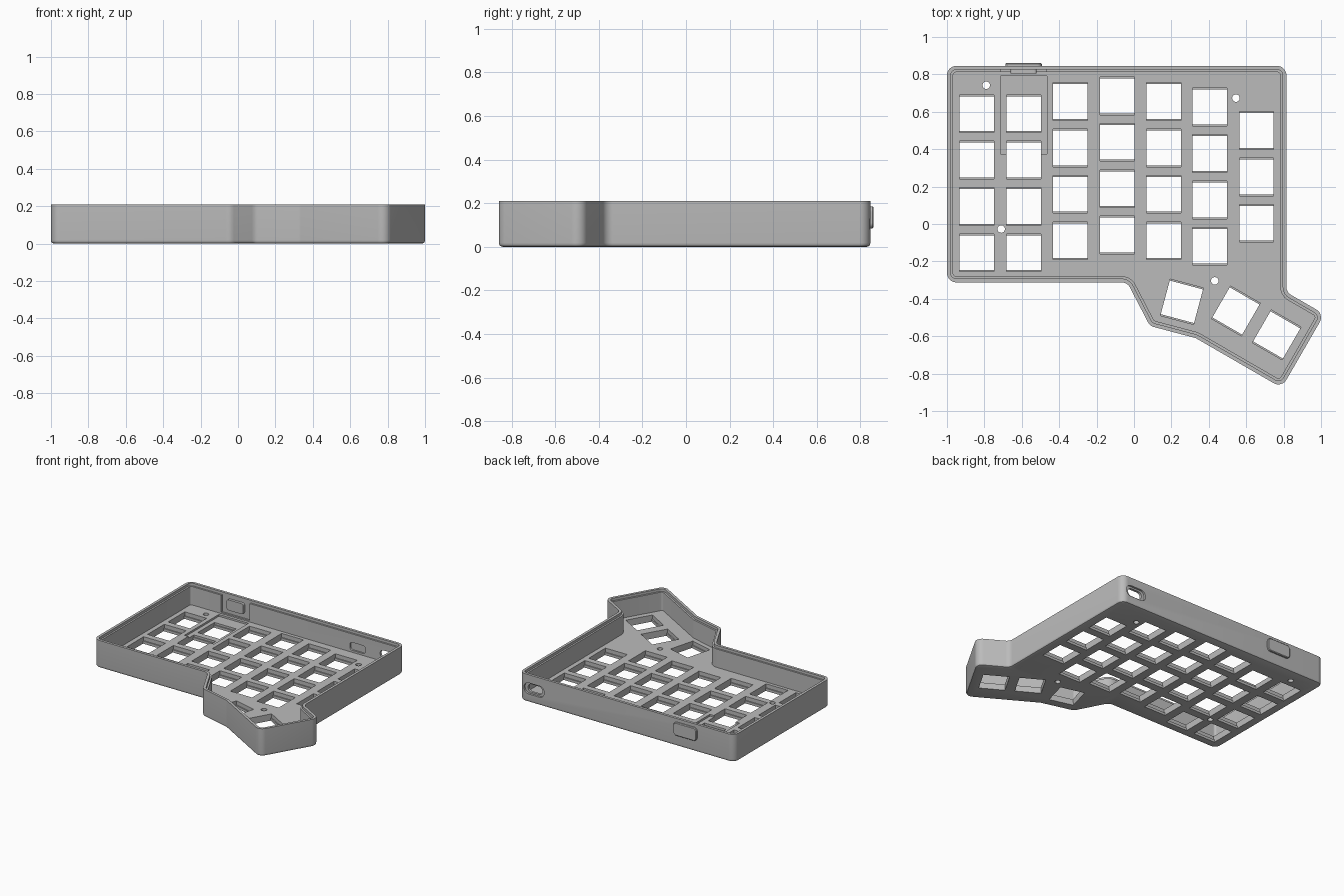
import bpy, bmesh, math
from mathutils import Matrix, Vector

cube = bpy.data.objects.get("Cube")
if cube:
    bpy.data.objects.remove(cube)

grey = bpy.data.materials.new("plain grey")
grey.use_nodes = True
GREY = (0.5, 0.5, 0.5, 1)
grey.diffuse_color = GREY
grey.node_tree.nodes["Principled BSDF"].inputs["Base Color"].default_value = GREY

WALL_TOP, FLOOR, BACK = 0.21, 0.05, 0.845


def ring(corners, radius, inset=0.0, steps=8):
    """Counter-clockwise polygon, moved inwards, with rounded corners."""
    pts = [Vector(c) for c in corners]
    out = []
    for i, p in enumerate(pts):
        a = (p - pts[i - 1]).normalized()
        b = (pts[(i + 1) % len(pts)] - p).normalized()
        turn = a.cross(b)
        side = 1 if turn > 0 else -1
        r = max(radius - side * inset, 0.004)
        na, nb = Vector((-a.y, a.x)), Vector((-b.y, b.x))
        miter = (na + nb) / (1 + na.dot(nb))
        centre = p + miter * (inset + side * r)
        start = math.atan2(-side * na.y, -side * na.x)
        sweep = math.atan2(turn, a.dot(b))
        for k in range(steps + 1):
            t = start + sweep * k / steps
            out.append(centre + r * Vector((math.cos(t), math.sin(t))))
    return out


def rect(w, h):
    return [(-w / 2, -h / 2), (w / 2, -h / 2), (w / 2, h / 2), (-w / 2, h / 2)]


def loft(bm, levels, matrix=Matrix()):
    """Capped solid through (ring, height) levels."""
    rows = [[bm.verts.new(matrix @ Vector((p[0], p[1], z))) for p in pts]
            for pts, z in levels]
    faces = [bm.faces.new(rows[0][::-1]), bm.faces.new(rows[-1])]
    for low, high in zip(rows, rows[1:]):
        n = len(low)
        for i in range(n):
            j = (i + 1) % n
            faces.append(bm.faces.new((low[i], low[j], high[j], high[i])))
    bmesh.ops.recalc_face_normals(bm, faces=faces)


def make(name, bm):
    mesh = bpy.data.meshes.new(name)
    bm.to_mesh(mesh)
    bm.free()
    mesh.materials.append(grey)
    obj = bpy.data.objects.new(name, mesh)
    bpy.context.collection.objects.link(obj)
    return obj


def activate(obj):
    bpy.ops.object.select_all(action='DESELECT')
    bpy.context.view_layer.objects.active = obj
    obj.select_set(True)


def cut(target, bm):
    cutter = make("cutter", bm)
    cutter.hide_render = True
    mod = target.modifiers.new("cut", 'BOOLEAN')
    mod.operation, mod.solver, mod.object = 'DIFFERENCE', 'EXACT', cutter
    activate(target)
    bpy.ops.object.modifier_apply(modifier=mod.name)
    bpy.data.objects.remove(cutter)


def facing_back(x, y, z):
    """Frame whose height axis runs along y, for parts in the back wall."""
    return Matrix.Translation((x, y, z)) @ Matrix.Rotation(-math.pi / 2, 4, 'X')


# Case tray: rounded foot, wall, stepped rim and floor in one loft
outline = [(-1, BACK), (-1, -0.312), (-0.036, -0.312), (0.085, -0.545), (0.33, -0.61),
           (0.79, -0.876), (1.018, -0.482), (0.815, -0.365), (0.815, BACK)]
section = [(0.016, 0), (0.005, 0.004), (0.001, 0.01), (0, 0.018), (0, WALL_TOP),
           (0.02, WALL_TOP), (0.02, 0.19), (0.033, 0.19), (0.033, FLOOR)]
bm = bmesh.new()
loft(bm, [(ring(outline, 0.05, inset), z) for inset, z in section])
case = make("case_tray", bm)

# Shallow floor pocket for the controller board
bm = bmesh.new()
loft(bm, [(rect(0.25, 0.415), FLOOR - 0.014), (rect(0.25, 0.415), 0.12)],
     Matrix.Translation((-0.59, 0.583, 0)))
cut(case, bm)

# Notch in the inner back wall beside the port
bm = bmesh.new()
loft(bm, [(rect(0.24, 0.06), FLOOR + 0.01), (rect(0.24, 0.06), 0.3)],
     Matrix.Translation((-0.59, 0.795, 0)))
cut(case, bm)

# Key holes with clip ledges, and screw holes
columns = [(-0.84, 0.59, 4), (-0.59, 0.59, 4), (-0.34, 0.655, 4), (-0.09, 0.685, 4),
           (0.16, 0.655, 4), (0.405, 0.625, 4), (0.655, 0.5, 3)]
keys = [(x, top - 0.248 * row, 0) for x, top, count in columns for row in range(count)]
keys += [(0.256, -0.416, -15), (0.545, -0.465, -30), (0.763, -0.593, -30)]
bm = bmesh.new()
for x, y, angle in keys:
    place = Matrix.Translation((x, y, 0)) @ Matrix.Rotation(math.radians(angle), 4, 'Z')
    small, large = rect(0.184, 0.186), rect(0.184, 0.202)
    loft(bm, [(small, -0.05), (small, 0.02), (large, 0.02), (large, 0.1)], place)
for x, y in [(-0.79, 0.742), (0.545, 0.673), (-0.71, -0.027), (0.432, -0.304)]:
    hole = ring(rect(0.04, 0.04), 0.0199)
    loft(bm, [(hole, -0.05), (hole, 0.1)], Matrix.Translation((x, y, 0)))
cut(case, bm)

# Cable slot through the back wall, and a blind pocket inside it
bm = bmesh.new()
wide, narrow = ring(rect(0.17, 0.085), 0.04), ring(rect(0.12, 0.06), 0.028)
loft(bm, [(narrow, -0.1), (narrow, -0.015), (wide, -0.015), (wide, 0.05)],
     facing_back(0.69, BACK, 0.105))
pocket = ring(rect(0.13, 0.06), 0.02)
loft(bm, [(pocket, -0.06), (pocket, -0.02)], facing_back(0.44, BACK, 0.095))
cut(case, bm)

# Port plug: outer flange and inner flange
bm = bmesh.new()
outer = rect(0.195, 0.1)
loft(bm, [(ring(outer, 0.025), -0.01), (ring(outer, 0.025), 0.01),
          (ring(outer, 0.025, 0.005), 0.015)], facing_back(-0.59, BACK, 0.135))
flange = make("port_outer_flange", bm)
bm = bmesh.new()
inner = ring(rect(0.14, 0.08), 0.015)
loft(bm, [(inner, -0.04), (inner, -0.015)], facing_back(-0.59, BACK, 0.135))
plug = make("port_inner_flange", bm)

for obj in (case, flange, plug):
    activate(obj)
    bpy.ops.object.shade_smooth_by_angle(angle=math.radians(30))
